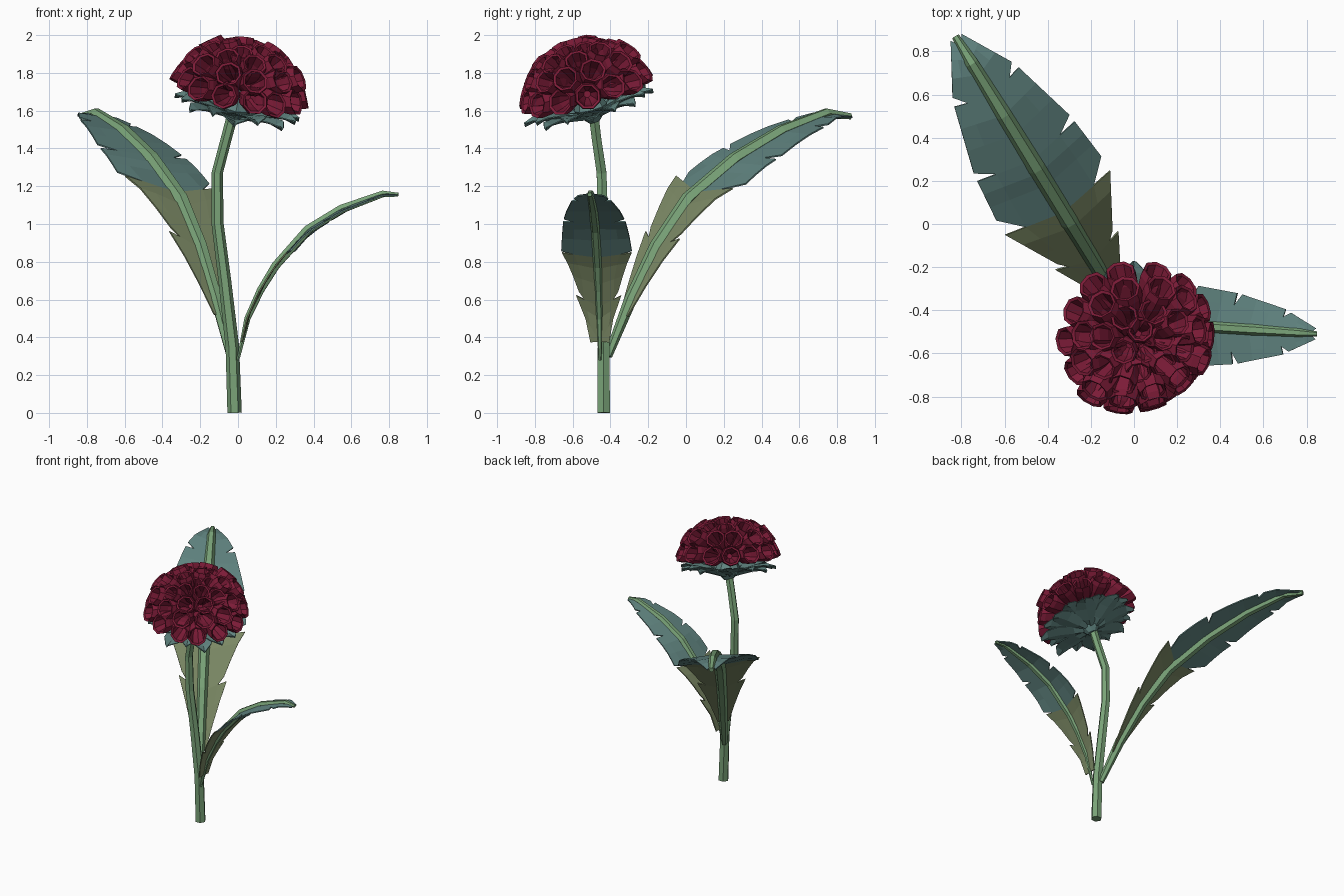
import bpy, bmesh, math, random
from mathutils import Vector, Matrix

if "Cube" in bpy.data.objects:
    bpy.data.objects.remove(bpy.data.objects["Cube"])

random.seed(4)


def material(name, rgb):
    m = bpy.data.materials.new(name)
    m.diffuse_color = (*rgb, 1)
    m.use_nodes = True
    m.node_tree.nodes["Principled BSDF"].inputs["Base Color"].default_value = m.diffuse_color
    return m


CRIMSON = material("crimson petal", (0.20, 0.011, 0.038))
STEM = material("stem green", (0.195, 0.37, 0.19))
TEAL = material("teal leaf", (0.12, 0.235, 0.22))
OLIVE = material("olive leaf", (0.20, 0.25, 0.13))


def finish(bm, name, mats, thickness=0):
    bmesh.ops.remove_doubles(bm, verts=bm.verts, dist=1e-5)
    bmesh.ops.recalc_face_normals(bm, faces=bm.faces)
    mesh = bpy.data.meshes.new(name)
    bm.to_mesh(mesh)
    bm.free()
    ob = bpy.data.objects.new(name, mesh)
    bpy.context.collection.objects.link(ob)
    for m in mats:
        mesh.materials.append(m)
    if thickness:
        mod = ob.modifiers.new("thickness", "SOLIDIFY")
        mod.thickness = thickness
        mod.offset = 0
    return ob


def skin(bm, rings):
    """Join rings of points into a skin, closing both ends."""
    vs = [[bm.verts.new(p) for p in r] for r in rings]
    n = len(vs[0])
    for a, b in zip(vs, vs[1:]):
        for i in range(n):
            j = (i + 1) % n
            bm.faces.new((a[i], a[j], b[j], b[i]))
    bm.faces.new(vs[0][::-1])
    bm.faces.new(vs[-1])


def tube(name, pts, radii, side, mat, n=6):
    pts = [Vector(p) for p in pts]
    rings = []
    for k, p in enumerate(pts):
        t = (pts[min(k + 1, len(pts) - 1)] - pts[max(k - 1, 0)]).normalized()
        s = (side - t * side.dot(t)).normalized()
        u = t.cross(s)
        rings.append([p + radii[k] * (s * math.cos(a) + u * math.sin(a))
                      for a in (i * math.tau / n for i in range(n))])
    bm = bmesh.new()
    skin(bm, rings)
    return finish(bm, name, [mat])


# Main stem
tube("stem", [(-0.018, -0.436, 0), (-0.03, -0.436, 0.35), (-0.07, -0.436, 0.7),
              (-0.108, -0.44, 1.0), (-0.11, -0.447, 1.27), (-0.06, -0.475, 1.46),
              (-0.025, -0.49, 1.59)],
     [0.038, 0.036, 0.034, 0.032, 0.03, 0.029, 0.03], Vector((1, 0, 0)), STEM)


# Leaves: a thick midrib with a notched blade on both sides
def leaf(name, base, tip, path, radii, segments, lag, olive_droop, teal_droop):
    base, tip = Vector(base), Vector(tip)
    d = (tip - base).normalized()
    side = Vector((d.y, -d.x, 0))

    def height(s):
        for (s0, z0), (s1, z1) in zip(path, path[1:]):
            if s <= s1:
                return z0 + (z1 - z0) * (s - s0) / (s1 - s0)
        return path[-1][1]

    tube(name + "_midrib", [base + d * s + Vector((0, 0, z)) for s, z in path],
         radii, side, STEM)
    bm = bmesh.new()
    for n, sign in enumerate((-1, 1)):
        prev = None
        for k, (s0, w0, s1, w1) in enumerate(segments):
            slope = olive_droop[n] if k < 2 else teal_droop[n]
            for step in range(4):
                f = step / 3
                s, w = s0 + (s1 - s0) * f, w0 + (w1 - w0) * f
                row = []
                for frac in (0, 0.65, 1):
                    q = max(s - lag * (1 - frac), segments[0][0])
                    row.append(bm.verts.new(base + d * q + side * (sign * w * frac)
                                            + Vector((0, 0, height(q) - slope * w * frac))))
                if prev and step == 0:
                    # inner points are shared, outer ones part: a wedge notch
                    row[0].co, row[1].co = prev[0].co, prev[1].co
                elif prev:
                    for c in (0, 1):
                        a, b = prev[c], row[c]
                        if (a.co - b.co).length < 1e-5:
                            corners = (a, prev[c + 1], row[c + 1])
                        else:
                            corners = (a, prev[c + 1], row[c + 1], b)
                        bm.faces.new(corners).material_index = 0 if k < 2 else 1
                prev = row
    finish(bm, name + "_blade", [OLIVE, TEAL], 0.008)


leaf("large_leaf", (-0.03, -0.43, 0), (-0.825, 0.865, 0),
     [(0.02, 0.3), (0.09, 0.45), (0.16, 0.6), (0.32, 0.88), (0.52, 1.13),
      (0.81, 1.34), (1.10, 1.49), (1.38, 1.585), (1.525, 1.57)],
     [0.022, 0.028, 0.034, 0.038, 0.042, 0.042, 0.038, 0.03, 0.018],
     [(0.12, 0.04, 0.36, 0.17), (0.38, 0.15, 0.62, 0.285),
      (0.70, 0.285, 0.90, 0.265), (0.94, 0.26, 1.25, 0.175),
      (1.29, 0.16, 1.52, 0.03)], 0.05, (-0.18, 0.05), (-0.05, 0.17))
leaf("small_leaf", (0.0, -0.455, 0), (0.85, -0.51, 0),
     [(0, 0.28), (0.05, 0.5), (0.12, 0.65), (0.2, 0.78), (0.37, 0.97),
      (0.55, 1.08), (0.77, 1.16), (0.85, 1.155)],
     [0.008, 0.018, 0.022, 0.025, 0.027, 0.026, 0.02, 0.012],
     [(0.022, 0.05, 0.11, 0.12), (0.12, 0.105, 0.27, 0.185),
      (0.29, 0.187, 0.47, 0.165), (0.495, 0.16, 0.70, 0.105),
      (0.725, 0.09, 0.845, 0.025)], 0.03, (0.05, 0.05), (0.12, 0.12))

# Flower head frame, tilted to the front right
axis = Vector((0.2, -0.27, 1)).normalized()
HEAD = Matrix.Translation((-0.02, -0.49, 1.56)) @ \
    Vector((0, 0, 1)).rotation_difference(axis).to_matrix().to_4x4()

# Sepals: two layers of folded leaflets under the petals
bm = bmesh.new()
for layer in range(2):
    for i in range(8):
        turn = Matrix.Rotation((i + layer / 2) * math.tau / 8, 4, 'Z')
        size = (0.97, 0.92)[layer] * random.uniform(0.93, 1.03)
        prev = None
        for r, w, h in ((0.02, 0.012, 0.0), (0.12, 0.06, 0.025), (0.23, 0.075, 0.052),
                        (0.31, 0.058, 0.062), (0.365, 0.01, 0.05)):
            row = [bm.verts.new(HEAD @ turn @ Vector(
                (r * size, w * c, h + layer * 0.014 + 0.018 * abs(c)))) for c in (-1, 0, 1)]
            if prev:
                for c in (0, 1):
                    bm.faces.new((prev[c], prev[c + 1], row[c + 1], row[c]))
            prev = row
finish(bm, "sepals", [TEAL], 0.006)

# Petals: rows of rolled cups over a dome
PROFILE = ((0.22, 0.25), (0.72, 0.92), (0.9, 1.0), (1.0, 0.92), (0.985, 0.74),
           (0.75, 0.62), (0.5, 0.25))
bm = bmesh.new()
ROWS = ((82, 14, 0.074, 0.3), (62, 12, 0.076, 0.15), (42, 9, 0.07, 0.1),
        (22, 5, 0.064, 0.0), (0, 1, 0.058, 0))
for k, (polar, count, radius, slant) in enumerate(ROWS):
    for i in range(count):
        th = math.radians(polar + (random.uniform(-2, 2) if polar else 0))
        ph = (i + 0.5 * (k % 2)) * math.tau / count + random.uniform(-0.05, 0.05)
        # fuller than an ellipse, so the top of the dome is flatter
        length = ((math.sin(th) / 0.343) ** 2.3 + (math.cos(th) / 0.262) ** 2.3) ** (-1 / 2.3)
        length *= random.uniform(0.96, 1.04)
        out = Vector((math.sin(th) * math.cos(ph), math.sin(th) * math.sin(ph), math.cos(th)))
        down = Vector((math.cos(th) * math.cos(ph), math.cos(th) * math.sin(ph), -math.sin(th)))
        across = out.cross(down)
        spin = random.uniform(0, 0.8)
        rings = []
        for l, r in PROFILE:
            ring = []
            for j in range(8):
                a = j * math.tau / 8 + spin
                x, y = radius * r * math.cos(a), radius * r * math.sin(a)
                p = out * (length * l + slant * x * l) + down * x + across * y
                ring.append(HEAD @ (p + Vector((0, 0, 0.148))))
            rings.append(ring)
        skin(bm, rings)
finish(bm, "petals", [CRIMSON])

# Receptacle joining the stem to the petals
bm = bmesh.new()
skin(bm, [[HEAD @ Vector((r * math.cos(a), r * math.sin(a), h))
           for a in (i * math.tau / 8 for i in range(8))]
          for r, h in ((0.03, -0.02), (0.06, 0.012), (0.09, 0.06), (0.06, 0.13))])
finish(bm, "receptacle", [TEAL])
